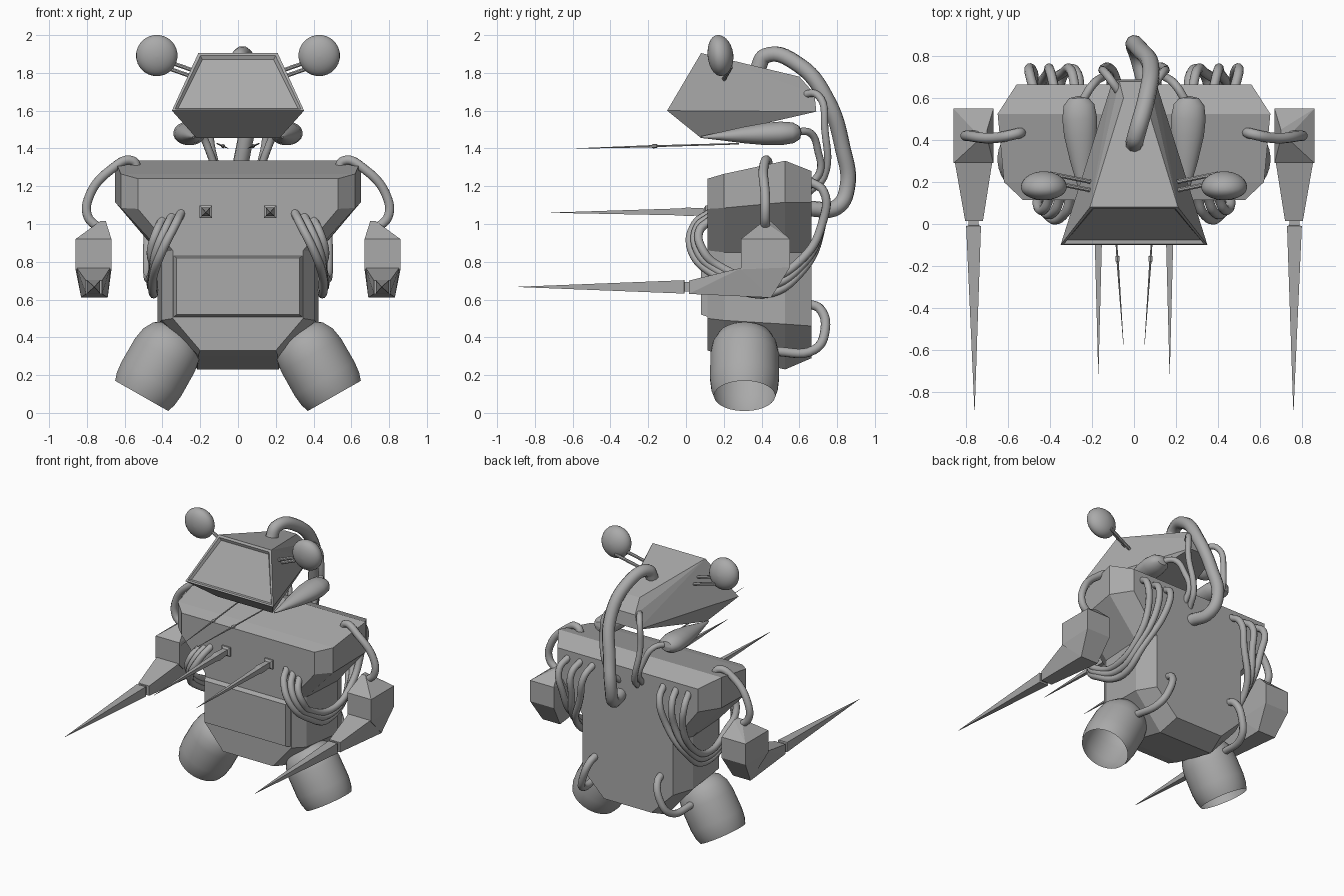
import bpy, bmesh, math
from mathutils import Vector, Matrix

if "Cube" in bpy.data.objects:
    bpy.data.objects.remove(bpy.data.objects["Cube"])

grey = bpy.data.materials.new("grey")
grey.diffuse_color = (0.4, 0.4, 0.4, 1)
grey.use_nodes = True
grey.node_tree.nodes["Principled BSDF"].inputs["Base Color"].default_value = grey.diffuse_color


def add(name, bm, smooth=0):
    """Turn a bmesh into an object; smooth is the sharp-edge angle in degrees."""
    bmesh.ops.recalc_face_normals(bm, faces=bm.faces)
    me = bpy.data.meshes.new(name)
    bm.to_mesh(me)
    bm.free()
    ob = bpy.data.objects.new(name, me)
    bpy.context.collection.objects.link(ob)
    me.materials.append(grey)
    if smooth:
        bpy.ops.object.select_all(action='DESELECT')
        ob.select_set(True)
        bpy.context.view_layer.objects.active = ob
        bpy.ops.object.shade_smooth_by_angle(angle=math.radians(smooth))
    return ob


def loft(rings, caps=(True, True)):
    """Skin a row of equal-length closed rings."""
    bm = bmesh.new()
    vs = [[bm.verts.new(p) for p in r] for r in rings]
    n = len(rings[0])
    for a, b in zip(vs, vs[1:]):
        for i in range(n):
            j = (i + 1) % n
            bm.faces.new((a[i], a[j], b[j], b[i]))
    for cap, ring in zip(caps, (vs[0], vs[-1])):
        if cap:
            bm.faces.new(ring)
    return bm


def hull(points):
    bm = bmesh.new()
    for p in points:
        bm.verts.new(p)
    bmesh.ops.convex_hull(bm, input=bm.verts)
    bmesh.ops.dissolve_limit(bm, angle_limit=0.02, verts=bm.verts, edges=bm.edges)
    return bm


def both(points):
    return [(s * x, y, z) for x, y, z in points for s in (1, -1)]


def turned(name, start, end, profile, n=24, smooth=40, caps=(True, True), scale_z=1):
    """Revolve (radius, fraction of length) along start -> end."""
    a, b = Vector(start), Vector(end)
    d = b - a
    rot = d.to_track_quat('Z', 'Y').to_matrix()
    rings = []
    for r, t in profile:
        ring = []
        for i in range(n):
            w = 2 * math.pi * (i + 0.5) / n
            p = rot @ Vector((r * math.cos(w), r * math.sin(w), 0))
            p.z *= scale_z
            ring.append(a + d * t + p)
        rings.append(ring)
    return add(name, loft(rings, caps), smooth)


def hose(name, points, radius):
    """Round tube along a smooth path, stored as mesh."""
    cu = bpy.data.curves.new(name + "_path", 'CURVE')
    cu.dimensions = '3D'
    cu.bevel_depth = radius
    cu.bevel_resolution = 3
    cu.resolution_u = 7
    cu.use_fill_caps = True
    sp = cu.splines.new('BEZIER')
    sp.bezier_points.add(len(points) - 1)
    for bp, p in zip(sp.bezier_points, points):
        bp.co = p
        bp.handle_left_type = bp.handle_right_type = 'AUTO'
    tmp = bpy.data.objects.new(name + "_path", cu)
    bpy.context.collection.objects.link(tmp)
    bpy.context.view_layer.update()
    me = bpy.data.meshes.new_from_object(tmp.evaluated_get(bpy.context.evaluated_depsgraph_get()))
    bpy.data.objects.remove(tmp)
    bm = bmesh.new()
    bm.from_mesh(me)
    add(name, bm, 50)


# Torso: T-shaped outline, widest near the back, chamfered front and rear
def outline(y, half):
    ring = [(x, y, z) for x, z in half]
    return ring + [(-x, y, z) for x, z in reversed(half)]


add("torso", loft([
    outline(0.115, [(0.53, 1.24), (0.53, 1.08), (0.345, 0.86), (0.345, 0.5), (0.2, 0.33)]),
    outline(0.2, [(0.62, 1.265), (0.62, 1.085), (0.405, 0.85), (0.405, 0.49), (0.21, 0.305)]),
    outline(0.525, [(0.65, 1.335), (0.65, 1.115), (0.425, 0.85), (0.425, 0.47), (0.215, 0.23)]),
    outline(0.665, [(0.56, 1.28), (0.56, 1.115), (0.36, 0.85), (0.36, 0.46), (0.19, 0.29)])]))

# Belly plate
add("belly_plate", hull(both([(0.325, 0.08, 0.82), (0.325, 0.08, 0.52),
                              (0.345, 0.125, 0.835), (0.345, 0.125, 0.505)])))

# Head wedge with a recessed, corner-cut visor
bm = hull(both([(0.35, -0.1, 1.6), (0.21, 0.08, 1.905), (0.05, 0.6, 1.78),
                (0.07, 0.68, 1.69), (0.1, 0.69, 1.595), (0.22, 0.08, 1.455)]))
bm.normal_update()
visor = max((f for f in bm.faces if f.normal.z > 0), key=lambda f: -f.normal.y)
bmesh.ops.inset_region(bm, faces=[visor], thickness=0.02)
bmesh.ops.inset_individual(bm, faces=[visor], thickness=0.018, depth=-0.016)
add("head", bm)

for s, side in ((1, "left"), (-1, "right")):
    def m(points):
        return [(s * x, y, z) for x, y, z in points]

    # Round ears on paired rods
    arc = [math.pi * i / 14 for i in range(1, 14)]
    turned(side + "_ear", (s * 0.43, 0.115, 1.885), (s * 0.43, 0.25, 1.9),
           [(0.002, 0)] + [(0.11 * math.sin(a), 0.45 - (0.45 if a < math.pi / 2 else 0.55) * math.cos(a))
                           for a in arc] + [(0.002, 1)])
    for k, (y, z) in enumerate(((0.16, 1.8), (0.2, 1.765))):
        turned(f"{side}_ear_rod_{k}", (s * 0.2, y, z), (s * 0.4, y + 0.04, z + 0.07),
               [(0.011, 0), (0.011, 1)], n=8)

    # Teardrop cheeks
    turned(side + "_cheek", (s * 0.235, 0.08, 1.46), (s * 0.265, 0.61, 1.485),
           [(0.006, 0), (0.03, 0.2), (0.058, 0.42), (0.08, 0.65), (0.084, 0.8),
            (0.074, 0.92), (0.045, 0.985), (0.005, 1)], n=20, scale_z=0.75)

    # Whisker needles with a small collar
    turned(side + "_whisker", (s * 0.11, 0.28, 1.425), (s * 0.05, -0.58, 1.4),
           [(0.004, 0), (0.005, 0.5), (0.011, 0.505), (0.011, 0.53), (0.006, 0.54), (0.001, 1)], n=6, smooth=0)

    # Chest spikes
    turned(side + "_chest_spike", (s * 0.17, 0.12, 1.065), (s * 0.17, -0.715, 1.06),
           [(0.046, 0), (0.046, 0.02), (0.026, 0.03), (0.032, 0.14), (0.026, 0.18), (0.001, 1)], n=4, smooth=0)

    # Arm: upper block with a pointed cap, tapering forearm, wrist and long spike
    add(side + "_upper_arm", hull(m([(x, y, z) for x in (0.67, 0.86) for y, z in
                                     ((0.29, 0.92), (0.55, 0.92), (0.55, 0.77), (0.29, 0.76))]
                                    + [(0.7, 0.41, 1.015), (0.73, 0.41, 1.015),
                                       (0.7, 0.45, 1.015), (0.69, 0.45, 0.61), (0.83, 0.45, 0.61)])))
    add(side + "_forearm", hull(m([(0.675, 0.3, 0.77), (0.855, 0.3, 0.77), (0.855, 0.53, 0.77), (0.675, 0.53, 0.77),
                                   (0.69, 0.45, 0.61), (0.83, 0.45, 0.61),
                                   (0.72, 0.015, 0.7), (0.805, 0.015, 0.7),
                                   (0.72, 0.015, 0.63), (0.805, 0.015, 0.63)])))
    turned(side + "_arm_spike", (s * 0.765, 0.02, 0.667), (s * 0.76, -0.89, 0.667),
           [(0.035, 0), (0.035, 0.03), (0.05, 0.032), (0.001, 1)], n=4, smooth=0)

    # Leg: domed cup, open at the foot
    turned(side + "_leg", (s * 0.51, 0.31, 0.09), (s * 0.305, 0.31, 0.45),
           [(0.162, 0), (0.176, 0.1), (0.183, 0.25), (0.182, 0.6), (0.17, 0.76),
            (0.14, 0.89), (0.09, 0.97), (0.04, 1)], n=32, caps=(False, True))

    # Hoses: shoulder, leg, neck pair and three flank loops
    hose(side + "_shoulder_hose", m([(0.53, 0.44, 1.28), (0.56, 0.43, 1.335), (0.67, 0.41, 1.29),
                                     (0.79, 0.42, 1.14), (0.795, 0.42, 1.04), (0.74, 0.42, 0.98)]), 0.025)
    hose(side + "_leg_hose", m([(0.26, 0.64, 0.58), (0.27, 0.71, 0.55), (0.31, 0.735, 0.43),
                                (0.35, 0.68, 0.335), (0.38, 0.46, 0.325)]), 0.025)
    hose(side + "_cheek_hose", m([(0.25, 0.58, 1.49), (0.2, 0.66, 1.48), (0.15, 0.7, 1.38),
                                  (0.12, 0.71, 1.28), (0.11, 0.65, 1.2)]), 0.02)
    hose(side + "_neck_hose", m([(0.05, 0.6, 1.68), (0.12, 0.7, 1.68), (0.15, 0.735, 1.5),
                                 (0.1, 0.73, 1.25), (0.07, 0.65, 1.17)]), 0.02)
    for i in range(3):
        hose(f"{side}_flank_hose_{i}", m([
            (0.3 + 0.05 * i, 0.13, 1.06 - 0.02 * i), (0.33 + 0.05 * i, 0.05 + 0.01 * i, 1.0 - 0.02 * i),
            (0.4 + 0.03 * i, 0.03 + 0.03 * i, 0.86), (0.45, 0.17, 0.72 + 0.03 * i),
            (0.445 + 0.015 * i, 0.42, 0.63 + 0.04 * i), (0.44 + 0.02 * i, 0.62, 0.76 + 0.03 * i),
            (0.34 + 0.07 * i, 0.72, 1.0), (0.3 + 0.1 * i, 0.73, 1.17), (0.28 + 0.1 * i, 0.65, 1.23)]), 0.023)

# Thick hose arching from the crown to the back
hose("crown_hose", [(0, 0.38, 1.82), (0.01, 0.42, 1.89), (0.06, 0.6, 1.84), (0.08, 0.75, 1.65),
                    (0.03, 0.83, 1.4), (0, 0.855, 1.2), (0.02, 0.8, 1.09), (0.06, 0.65, 1.08)], 0.042)
